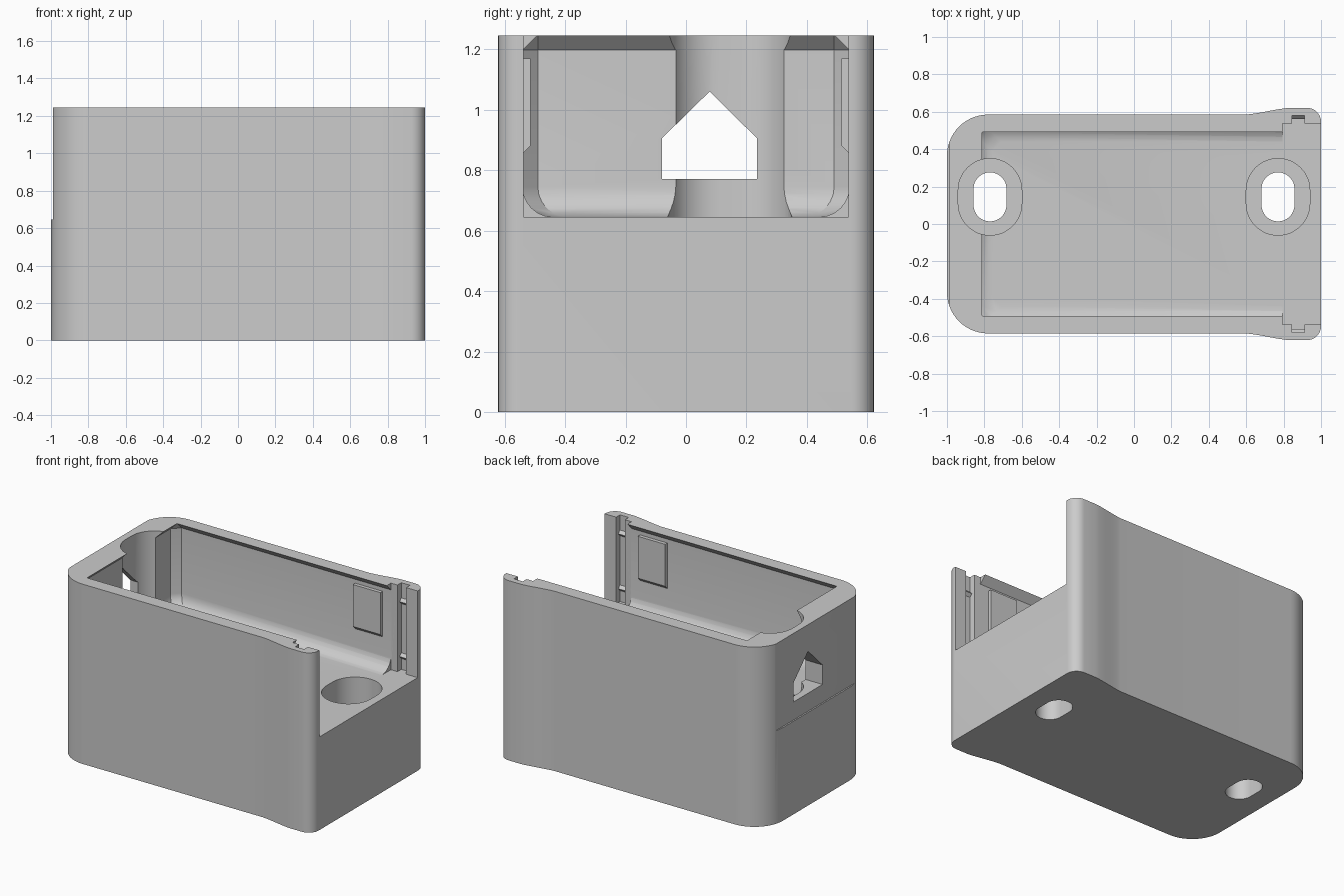
import bpy, bmesh
from math import sin, cos, pi, radians

cube = bpy.data.objects.get("Cube")
if cube:
    bpy.data.objects.remove(cube, do_unlink=True)

HEIGHT, FLOOR, HOLE_Y = 1.245, 0.645, 0.145

grey = bpy.data.materials.new("plain grey")
grey.use_nodes = True
COLOUR = (0.6, 0.6, 0.6, 1)
grey.diffuse_color = COLOUR
grey.node_tree.nodes["Principled BSDF"].inputs["Base Color"].default_value = COLOUR


def finish(name, bm):
    bmesh.ops.recalc_face_normals(bm, faces=bm.faces)
    mesh = bpy.data.meshes.new(name)
    bm.to_mesh(mesh)
    bm.free()
    mesh.materials.append(grey)
    ob = bpy.data.objects.new(name, mesh)
    bpy.context.collection.objects.link(ob)
    return ob


def prism(name, points, low, high, axis="z"):
    """Extrude a flat outline along z, or a (y, z) outline along x."""
    bm = bmesh.new()
    place = (lambda p, t: (p[0], p[1], t)) if axis == "z" else (lambda p, t: (t, p[0], p[1]))
    bottom = [bm.verts.new(place(p, low)) for p in points]
    top = [bm.verts.new(place(p, high)) for p in points]
    bm.faces.new(bottom)
    bm.faces.new(top)
    for i in range(len(points)):
        j = (i + 1) % len(points)
        bm.faces.new((bottom[i], bottom[j], top[j], top[i]))
    return finish(name, bm)


def box(name, x0, x1, y0, y1, z0, z1):
    return prism(name, [(x0, y0), (x1, y0), (x1, y1), (x0, y1)], z0, z1)


def arc(cx, cy, r, start, end, n):
    angles = [radians(start + (end - start) * i / n) for i in range(n + 1)]
    return [(cx + r * cos(a), cy + r * sin(a)) for a in angles]


def slot(name, cx, r, straight, low, high):
    pts = arc(cx, HOLE_Y + straight, r, 0, 180, 24) + arc(cx, HOLE_Y - straight, r, 180, 360, 24)
    return prism(name, pts, low, high)


# Outer shell: round rear corners, sides flaring gently near the open end
half = arc(-0.78, 0.365, 0.22, 180, 90, 14)
for i in range(9):
    t = i / 8
    half.append((0.6 + 0.23 * t, 0.585 + 0.036 * (0.6 * t + 0.2 * (1 - cos(pi * t)))))
half += arc(0.925, 0.546, 0.075, 90, 0, 10)
outline = half + [(x, -y) for x, y in reversed(half)]
body = prism("housing", outline, 0, HEIGHT)

# Cavity with rounded floor edges, chamfered rear corners and undercut top lip
R = 0.1
rings = []
for i in range(7):
    a = i / 6 * pi / 2
    rings.append((FLOOR + R * (1 - cos(a)), R * (1 - sin(a)), 0.05))
rings += [(1.197, 0, 0.05), (HEIGHT, 0.048, 0.003), (HEIGHT + 0.003, 0.051, 0)]
bm = bmesh.new()
for z, inset, c in rings:
    x, y = -0.86 + inset, 0.54 - inset
    for s in (-1, 1):
        for px, py in ((x + c, y), (x, y - c), (0.8, y)):
            bm.verts.new((px, s * py, z))
bmesh.ops.remove_doubles(bm, verts=bm.verts, dist=0.0001)
hull = bmesh.ops.convex_hull(bm, input=bm.verts)
spare = [v for v in hull["geom_interior"] if isinstance(v, bmesh.types.BMVert)]
bmesh.ops.delete(bm, geom=spare, context="VERTS")
cutters = [finish("cavity_cutter", bm)]

# Open end, panel grooves and the shallow step on the rear wall
cutters.append(box("open_end_cutter", 0.795, 1.1, -0.538, 0.538, FLOOR, 1.4))
for s in (-1, 1):
    y0, y1 = sorted((s * 0.5, s * 0.58))
    cutters.append(box("groove_cutter", 0.845, 0.912, y0, y1, FLOOR, 1.4))
cutters.append(box("rear_step_cutter", -1.1, -0.99, -0.8, 0.8, FLOOR, 1.4))

# Screw wells with through slots
for x in (-0.77, 0.77):
    cutters.append(slot("well_cutter", x, 0.17, 0.035, 0.2, 1.4))
    cutters.append(slot("screw_slot_cutter", x, 0.088, 0.043, -0.1, 0.5))

# Gabled cable opening through the rear wall
gable = [(-0.08, 0.77), (0.235, 0.77), (0.235, 0.905), (0.078, 1.06), (-0.08, 0.905)]
cutters.append(prism("cable_opening_cutter", gable, -1.1, -0.75, "x"))

bpy.context.view_layer.objects.active = body
for cutter in cutters:
    mod = body.modifiers.new(cutter.name, "BOOLEAN")
    mod.operation = "DIFFERENCE"
    mod.solver = "EXACT"
    mod.object = cutter
    bpy.ops.object.modifier_apply(modifier=mod.name)
for cutter in cutters:
    bpy.data.objects.remove(cutter, do_unlink=True)

# Raised catches on the inner side walls and small detents in the grooves
for s, side in ((-1, "right"), (1, "left")):
    catch = [(s * 0.55, 0.845), (s * 0.515, 0.88), (s * 0.515, 1.17), (s * 0.55, 1.17)]
    prism(side + "_catch", catch, 0.52, 0.73, "x")
    for z, level in ((0.74, "lower"), (1.12, "upper")):
        bump = [(s * 0.585, z - 0.025), (s * 0.562, z), (s * 0.585, z + 0.025)]
        prism(f"{side}_{level}_detent", bump, 0.843, 0.914, "x")

# Smooth curved walls, crisp edges
bpy.ops.object.select_all(action="DESELECT")
body.select_set(True)
bpy.context.view_layer.objects.active = body
bpy.ops.object.shade_smooth_by_angle(angle=radians(25))
